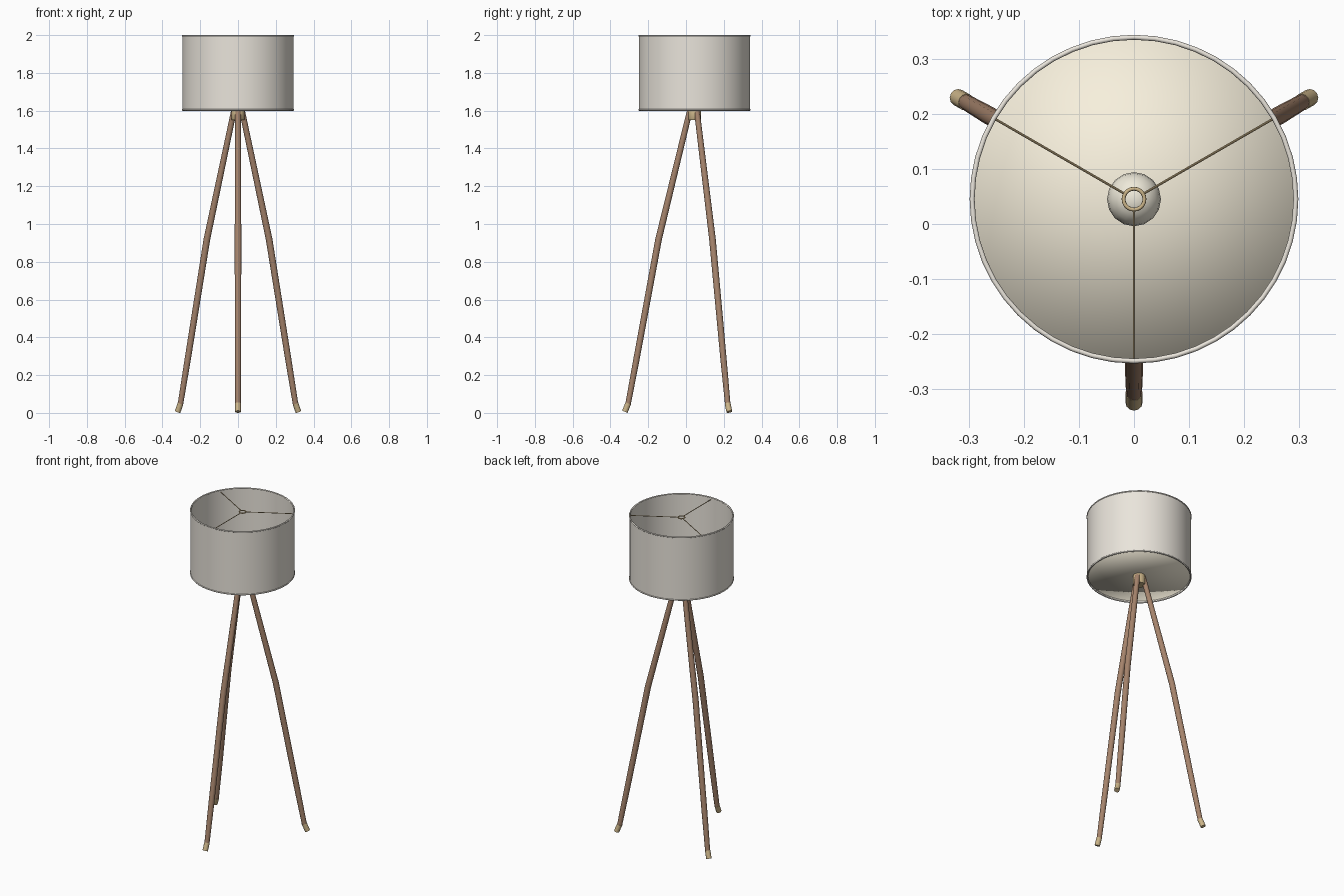
import bpy, bmesh
from math import sin, cos, radians, pi
from mathutils import Vector

if "Cube" in bpy.data.objects:
    bpy.data.objects.remove(bpy.data.objects["Cube"])

CY = 0.045                      # lamp axis sits behind the origin
ANGLES = [radians(a) for a in (30, 150, 270)]


def mat(name, rgb):
    m = bpy.data.materials.new(name)
    m.diffuse_color = (*rgb, 1)
    m.use_nodes = True
    m.node_tree.nodes["Principled BSDF"].inputs["Base Color"].default_value = m.diffuse_color
    return m


FABRIC = mat("fabric", (0.82, 0.78, 0.71))
CREAM = mat("cream", (0.93, 0.87, 0.72))
BULB = mat("bulb_glass", (0.86, 0.82, 0.70))
BRASS = mat("brass", (0.60, 0.46, 0.25))
WOOD = mat("wood", (0.38, 0.23, 0.15))


def finish(bm, name, material, angle=40):
    bmesh.ops.recalc_face_normals(bm, faces=bm.faces)
    me = bpy.data.meshes.new(name)
    bm.to_mesh(me)
    bm.free()
    ob = bpy.data.objects.new(name, me)
    bpy.context.collection.objects.link(ob)
    me.materials.append(material)
    bpy.ops.object.select_all(action='DESELECT')
    ob.select_set(True)
    bpy.context.view_layer.objects.active = ob
    bpy.ops.object.shade_smooth_by_angle(angle=radians(angle))
    return ob


def lathe(name, profile, material, n=48, closed=False, angle=40):
    """Revolve (radius, z) points around the lamp axis."""
    bm = bmesh.new()
    rings = []
    for r, z in profile:
        if r == 0:
            rings.append([bm.verts.new((0, CY, z))] * n)
        else:
            rings.append([bm.verts.new((r * cos(2 * pi * i / n), CY + r * sin(2 * pi * i / n), z))
                          for i in range(n)])
    pairs = list(zip(rings, rings[1:])) + ([(rings[-1], rings[0])] if closed else [])
    for a, b in pairs:
        for i in range(n):
            j = (i + 1) % n
            bm.faces.new(list(dict.fromkeys((a[i], a[j], b[j], b[i]))))
    return finish(bm, name, material, angle)


def circle(r, z, rad, n=8):
    return [(r + rad * cos(2 * pi * i / n), z + rad * sin(2 * pi * i / n)) for i in range(n)]


def tube(name, path, ang, material, n=12):
    """Capped tube along (radial, z, radius) points in the vertical plane at ang."""
    bm = bmesh.new()
    out, side = Vector((cos(ang), sin(ang), 0)), Vector((-sin(ang), cos(ang), 0))
    pts = [Vector((0, CY, z)) + out * r for r, z, _ in path]
    rings = []
    for k, p in enumerate(pts):
        t = (pts[min(k + 1, len(pts) - 1)] - pts[max(k - 1, 0)]).normalized()
        up = t.cross(side)
        rings.append([bm.verts.new(p + path[k][2] * (side * cos(2 * pi * i / n) + up * sin(2 * pi * i / n)))
                      for i in range(n)])
    for a, b in zip(rings, rings[1:]):
        for i in range(n):
            j = (i + 1) % n
            bm.faces.new((a[i], a[j], b[j], b[i]))
    bm.faces.new(rings[0])
    bm.faces.new(rings[-1])
    return finish(bm, name, material)


# Drum shade with rolled rims
lathe("shade", [(0.295, 1.604), (0.295, 1.996), (0.290, 1.996), (0.290, 1.604)], FABRIC, closed=True)
for label, z in (("top", 1.996), ("bottom", 1.604)):
    lathe(f"shade_{label}_rim", circle(0.2935, z, 0.0045), FABRIC, closed=True, angle=60)

# Diffuser disc, softly shaded out to its edge
lathe("diffuser", [(0, 1.611), (0.291, 1.611), (0.291, 1.621), (0, 1.621)], CREAM, angle=180)

# Spider: centre ring and three spokes
lathe("spider_ring", circle(0.019, 1.985, 0.0035), BRASS, n=20, closed=True, angle=60)
for i, a in enumerate(ANGLES):
    tube(f"spider_spoke_{i + 1}", [(0.019, 1.985, 0.0022), (0.291, 1.985, 0.0022)], a, BRASS, 8)

# Leg hub, socket and bulb
lathe("leg_hub", [(0, 1.55), (0.033, 1.55), (0.035, 1.553), (0.035, 1.607), (0.033, 1.61), (0, 1.61)], BRASS, n=24)
lathe("bulb_socket", [(0, 1.60), (0.02, 1.60), (0.02, 1.70), (0, 1.70)], BRASS, n=16)
ball = [(0.049 * sin(pi * k / 10), 1.74 - 0.049 * cos(pi * k / 10)) for k in range(1, 10)]
lathe("bulb", [(0, 1.691)] + ball + [(0, 1.789)], BULB, n=16, angle=60)

# Bowed legs with kicked-out brass feet
for i, a in enumerate(ANGLES):
    tube(f"leg_{i + 1}", [(0.026, 1.595, 0.015), (0.19, 0.92, 0.0175),
                          (0.308, 0.28, 0.0165), (0.352, 0.045, 0.0145)], a, WOOD)
    tube(f"foot_{i + 1}", [(0.351, 0.05, 0.0155), (0.369, 0.006, 0.0155)], a, BRASS)
